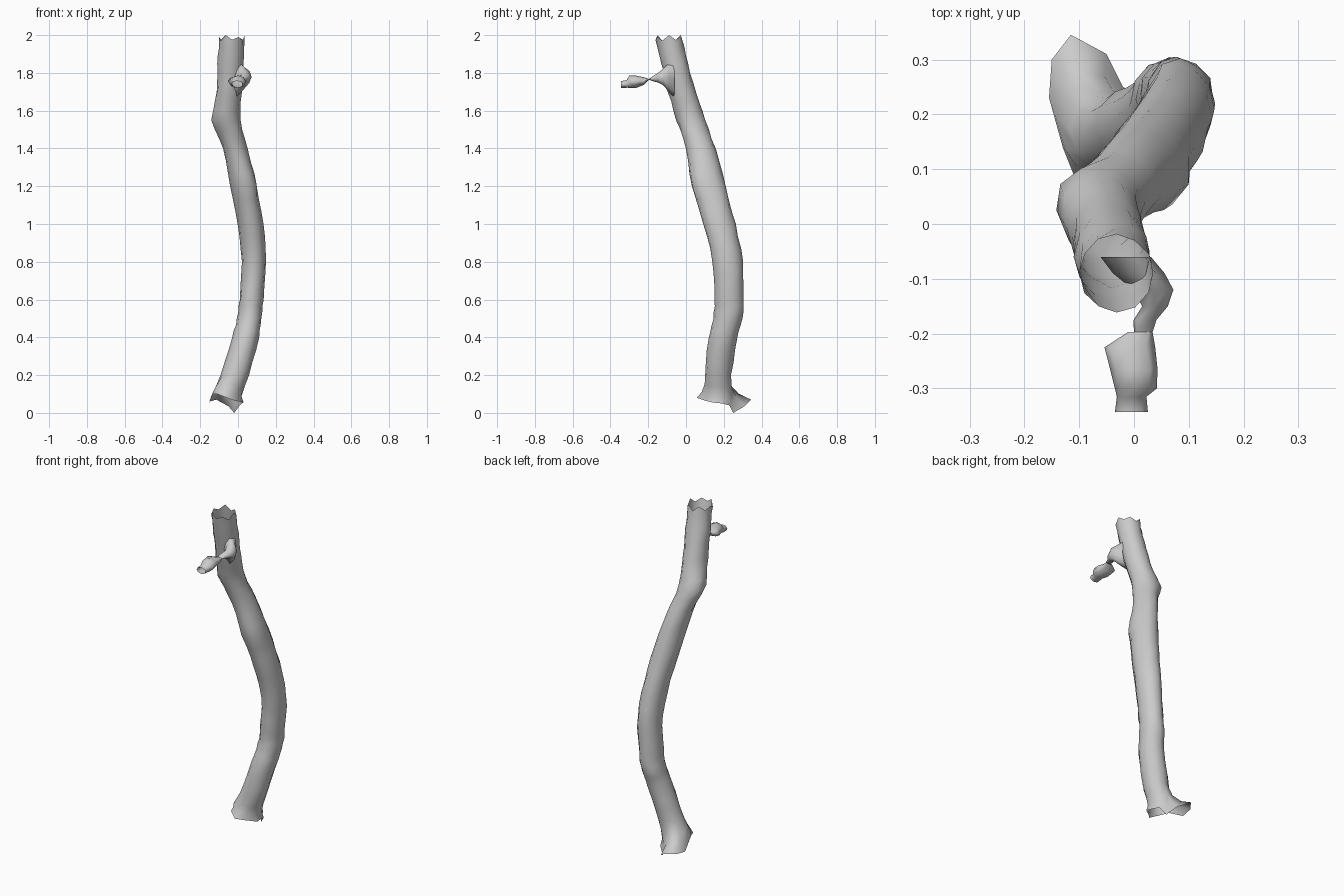
import bpy, bmesh, math, random
from mathutils import Vector

if "Cube" in bpy.data.objects:
    bpy.data.objects.remove(bpy.data.objects["Cube"])

random.seed(4)
SIDES = 12

# Trunk outline: z, x min, x max, y min, y max
PROFILE = [
    (0.20, -0.09, 0.06, 0.10, 0.24),
    (0.40, -0.03, 0.11, 0.12, 0.27),
    (0.50, -0.005, 0.125, 0.145, 0.298),
    (0.60, 0.01, 0.135, 0.152, 0.305),
    (0.80, 0.02, 0.148, 0.14, 0.30),
    (1.00, 0.00, 0.133, 0.09, 0.262),
    (1.20, -0.04, 0.10, 0.035, 0.21),
    (1.40, -0.08, 0.05, 0.00, 0.155),
    (1.55, -0.127, 0.012, -0.05, 0.10),
    (1.70, -0.115, 0.02, -0.095, 0.05),
    (1.85, -0.108, 0.03, -0.13, 0.01),
    (1.98, -0.098, 0.035, -0.16, -0.02),
]
# Torn rim at the foot, counter-clockwise from +x
RIM = [(0.02, 0.19, 0.05), (0.01, 0.23, 0.04), (-0.02, 0.25, 0.0),
       (-0.05, 0.31, 0.035), (-0.115, 0.345, 0.07), (-0.15, 0.30, 0.06),
       (-0.155, 0.23, 0.05), (-0.13, 0.14, 0.10), (-0.11, 0.09, 0.10),
       (-0.06, 0.057, 0.08), (-0.02, 0.10, 0.065), (0.03, 0.14, 0.055)]
# Local swellings: centre, reach, height
KNOTS = [(Vector((-0.125, 0.06, 1.55)), 0.06, 0.02),
         (Vector((0.075, 0.05, 1.23)), 0.05, 0.02),
         (Vector((0.02, 0.16, 0.62)), 0.06, 0.007)]


def loft(name, rings):
    """Skin equal-sized rings of points into an open smooth tube."""
    bm = bmesh.new()
    loops = [[bm.verts.new(p) for p in ring] for ring in rings]
    n = len(rings[0])
    for a, b in zip(loops, loops[1:]):
        for i in range(n):
            j = (i + 1) % n
            bm.faces.new((a[i], a[j], b[j], b[i]))
    bmesh.ops.recalc_face_normals(bm, faces=bm.faces)
    for f in bm.faces:
        f.smooth = True
    mesh = bpy.data.meshes.new(name)
    bm.to_mesh(mesh)
    bm.free()
    obj = bpy.data.objects.new(name, mesh)
    bpy.context.collection.objects.link(obj)
    return obj


def spline(rows, k, t):
    """Smooth (Hermite) value between row k and k+1, spaced by height."""
    p1, p2 = rows[k], rows[k + 1]
    p0, p3 = rows[max(k - 1, 0)], rows[min(k + 2, len(rows) - 1)]
    h = p2[0] - p1[0]
    out = [p1[0] + h * t]
    for c in range(1, 5):
        m1 = (p2[c] - p0[c]) / (p2[0] - p0[0]) * h
        m2 = (p3[c] - p1[c]) / (p3[0] - p1[0]) * h
        out.append((2*t**3 - 3*t*t + 1) * p1[c] + (t**3 - 2*t*t + t) * m1
                   + (3*t*t - 2*t**3) * p2[c] + (t**3 - t*t) * m2)
    return out


def trunk_ring(row, rough):
    z, x0, x1, y0, y1 = row
    c = Vector(((x0 + x1) / 2, (y0 + y1) / 2, z))
    ring = []
    for i in range(SIDES):
        a = math.tau * i / SIDES
        d = Vector(((x1 - x0) / 2 * math.cos(a), (y1 - y0) / 2 * math.sin(a), 0))
        p = c + d * (1 + random.uniform(-rough, rough))
        for k, reach, height in KNOTS:
            p += d.normalized() * height * math.exp(-((p - k).length / reach) ** 2)
        ring.append(p)
    return ring


# Trunk: flared foot, bowed shaft, ragged top
shaft = []
for k in range(len(PROFILE) - 1):
    for s in range(3):
        shaft.append(trunk_ring(spline(PROFILE, k, s / 3), 0.04))
top = trunk_ring(PROFILE[-1], 0.03)
for i, p in enumerate(top):
    p.z = (2.0, 1.975, 1.99, 1.97)[i % 4]
shaft.append(top)

foot = []
for t in (1.0, 0.75, 0.4):
    ring = []
    for p, r in zip(shaft[0], RIM):
        # follow the lean of the shaft first, then flare out to the rim
        q = p.lerp(Vector(r), t)
        lean = Vector((p.x - 0.055 * t, p.y, 0))
        flat = lean.lerp(Vector((r[0], r[1], 0)), t ** 3)
        ring.append(Vector((flat.x, flat.y, q.z)))
    foot.append(ring)
loft("trunk", foot + shaft)


def side_rings(rows, n=8, rough=0.08):
    """Rings facing -y from rows of y, x min, x max, z min, z max."""
    rings = []
    for y, x0, x1, z0, z1 in rows:
        ring = []
        for i in range(n):
            a = math.tau * i / n
            s = 1 + random.uniform(-rough, rough)
            ring.append(Vector(((x0 + x1) / 2 + (x1 - x0) / 2 * math.cos(a) * s, y,
                                (z0 + z1) / 2 + (z1 - z0) / 2 * math.sin(a) * s)))
        rings.append(ring)
    return rings


# Branch stub pinching to a thin edge
loft("branch_stub", side_rings([
    (-0.06, -0.06, 0.034, 1.67, 1.87),
    (-0.09, -0.04, 0.055, 1.70, 1.85),
    (-0.12, 0.00, 0.070, 1.735, 1.82),
    (-0.15, 0.015, 0.060, 1.75, 1.80),
    (-0.175, 0.00, 0.042, 1.757, 1.782),
    (-0.197, 0.00, 0.034, 1.764, 1.768)]))

# Broken twig hanging off the stub, with an open end
loft("broken_twig", side_rings([
    (-0.197, -0.01, 0.034, 1.762, 1.768),
    (-0.225, -0.052, 0.038, 1.735, 1.778),
    (-0.265, -0.047, 0.041, 1.722, 1.786),
    (-0.30, -0.036, 0.040, 1.720, 1.785),
    (-0.315, -0.033, 0.025, 1.72, 1.762),
    (-0.343, -0.034, 0.027, 1.72, 1.758)]))
